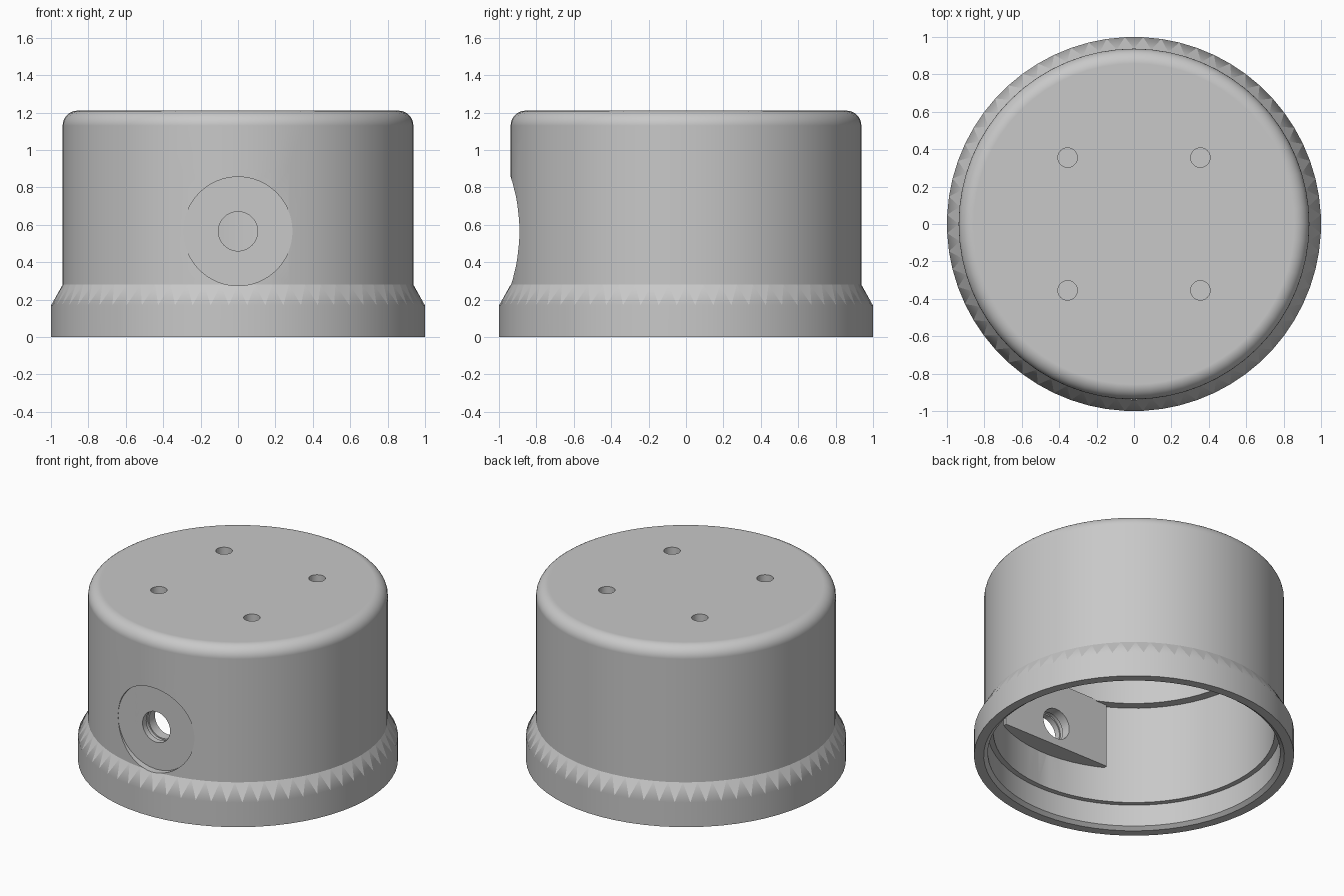
import bpy, bmesh
from math import sin, cos, pi, radians
from mathutils import Matrix, Vector

cube = bpy.data.objects.get("Cube")
if cube:
    bpy.data.objects.remove(cube, do_unlink=True)

SEGMENTS = 64
HOLE_Z = 0.565
SKIRT_Z = 0.17
SKIRT_TOP = 0.28

grey = bpy.data.materials.new("plain_grey")
grey.use_nodes = True
grey.diffuse_color = (0.58, 0.58, 0.58, 1)
grey.node_tree.nodes["Principled BSDF"].inputs["Base Color"].default_value = (0.58, 0.58, 0.58, 1)


def finish(name, bm):
    bmesh.ops.recalc_face_normals(bm, faces=bm.faces)
    mesh = bpy.data.meshes.new(name)
    bm.to_mesh(mesh)
    bm.free()
    obj = bpy.data.objects.new(name, mesh)
    bpy.context.collection.objects.link(obj)
    mesh.materials.append(grey)
    return obj


def lathe(name, profile, segments=SEGMENTS, bevel_row=None):
    """Revolve (radius, height) points, capping both ends.
    The band starting at bevel_row becomes zigzag triangles."""
    bm = bmesh.new()
    rings = []
    for row, (r, z) in enumerate(profile):
        shift = 0.5 if bevel_row is not None and row <= bevel_row else 0
        angles = [2 * pi * (i + shift) / segments for i in range(segments)]
        rings.append([bm.verts.new((r * cos(a), r * sin(a), z)) for a in angles])
    for row, (low, high) in enumerate(zip(rings, rings[1:])):
        for i in range(segments):
            j = (i + 1) % segments
            if row == bevel_row:
                bm.faces.new((low[i], high[j], high[i]))
                bm.faces.new((low[i], low[j], high[j])).smooth = True
            else:
                bm.faces.new((low[i], low[j], high[j], high[i])).smooth = True
    bm.faces.new(rings[0])
    bm.faces.new(rings[-1])
    return finish(name, bm)


def cut(obj, cutter):
    mod = obj.modifiers.new("cut", "BOOLEAN")
    mod.operation = "DIFFERENCE"
    mod.solver = "EXACT"
    mod.object = cutter
    bpy.context.view_layer.objects.active = obj
    bpy.ops.object.modifier_apply(modifier=mod.name)


# Housing: stepped inside wall, rim, bevelled skirt, straight wall, rounded top
inside = [(0.82, 1.06), (0.82, 0.85), (0.88, 0.85), (0.88, SKIRT_Z), (0.914, SKIRT_Z),
          (0.914, 0.02), (0.94, 0)]
skirt = [(1, 0), (1, SKIRT_Z), (0.9375, SKIRT_TOP), (0.9375, 0.9)]
round_top = [(0.8575 + 0.08 * cos(a), 1.13 + 0.08 * sin(a))
             for a in (i * pi / 16 for i in range(9))]
housing = lathe("housing", inside + skirt + round_top, bevel_row=len(inside) + 1)

# Flat boss inside the front wall, trimmed at the back and both sides
boss = lathe("front_boss", [(0.905, 0.41), (0.905, 0.86)])
bm = bmesh.new()
bm.from_mesh(boss.data)
for point, normal in (((0, -0.755, 0), (0, 1, 0)), ((0.41, 0, 0), (1, 0, 0)),
                      ((-0.41, 0, 0), (-1, 0, 0))):
    geometry = bm.verts[:] + bm.edges[:] + bm.faces[:]
    result = bmesh.ops.bisect_plane(bm, geom=geometry, plane_co=point,
                                    plane_no=normal, clear_outer=True)
    bmesh.ops.holes_fill(bm, edges=[e for e in result["geom_cut"]
                                    if isinstance(e, bmesh.types.BMEdge)])
bmesh.ops.recalc_face_normals(bm, faces=bm.faces)
bm.to_mesh(boss.data)
bm.free()

# Cutters: round recess and grooved cable hole in the front, blind holes in the top
to_front = Matrix.Translation(Vector((0, 0, HOLE_Z))) @ Matrix.Rotation(pi / 2, 4, "X")
recess = lathe("recess_cutter", [(0.291, 0.89), (0.291, 1.2)])
cable = lathe("cable_hole_cutter", [(0.105, 0.7), (0.105, 0.82), (0.113, 0.82),
                                    (0.113, 0.85), (0.105, 0.85), (0.105, 1.2)], 48)
cutters = [recess, cable]
for cutter in cutters:
    cutter.data.transform(to_front)
for part in (housing, boss):
    for cutter in cutters:
        cut(part, cutter)

for x in (-0.355, 0.355):
    for y in (-0.355, 0.355):
        screw = lathe("screw_hole_cutter", [(0.052, 1.11), (0.052, 1.3)], 32)
        screw.data.transform(Matrix.Translation(Vector((x, y, 0))))
        cut(housing, screw)
        cutters.append(screw)

for cutter in cutters:
    bpy.data.objects.remove(cutter, do_unlink=True)

# Keep real corners crisp
for part in (housing, boss):
    part.data.set_sharp_from_angle(angle=radians(25))

# Toothed shading on the bevel: upright teeth blend into the skirt below
bm = bmesh.new()
bm.from_mesh(housing.data)
for edge in bm.edges:
    heights = sorted(v.co.z for v in edge.verts)
    outer = min(v.co.xy.length for v in edge.verts) > 0.93
    if outer and abs(heights[0] - SKIRT_Z) < 0.001:
        if abs(heights[1] - SKIRT_Z) < 0.001:
            edge.smooth = True
        elif heights[1] < SKIRT_TOP + 0.001:
            edge.smooth = False
bm.to_mesh(housing.data)
bm.free()

weighted = housing.modifiers.new("weighted_shading", "WEIGHTED_NORMAL")
weighted.keep_sharp = True
weighted.weight = 100
